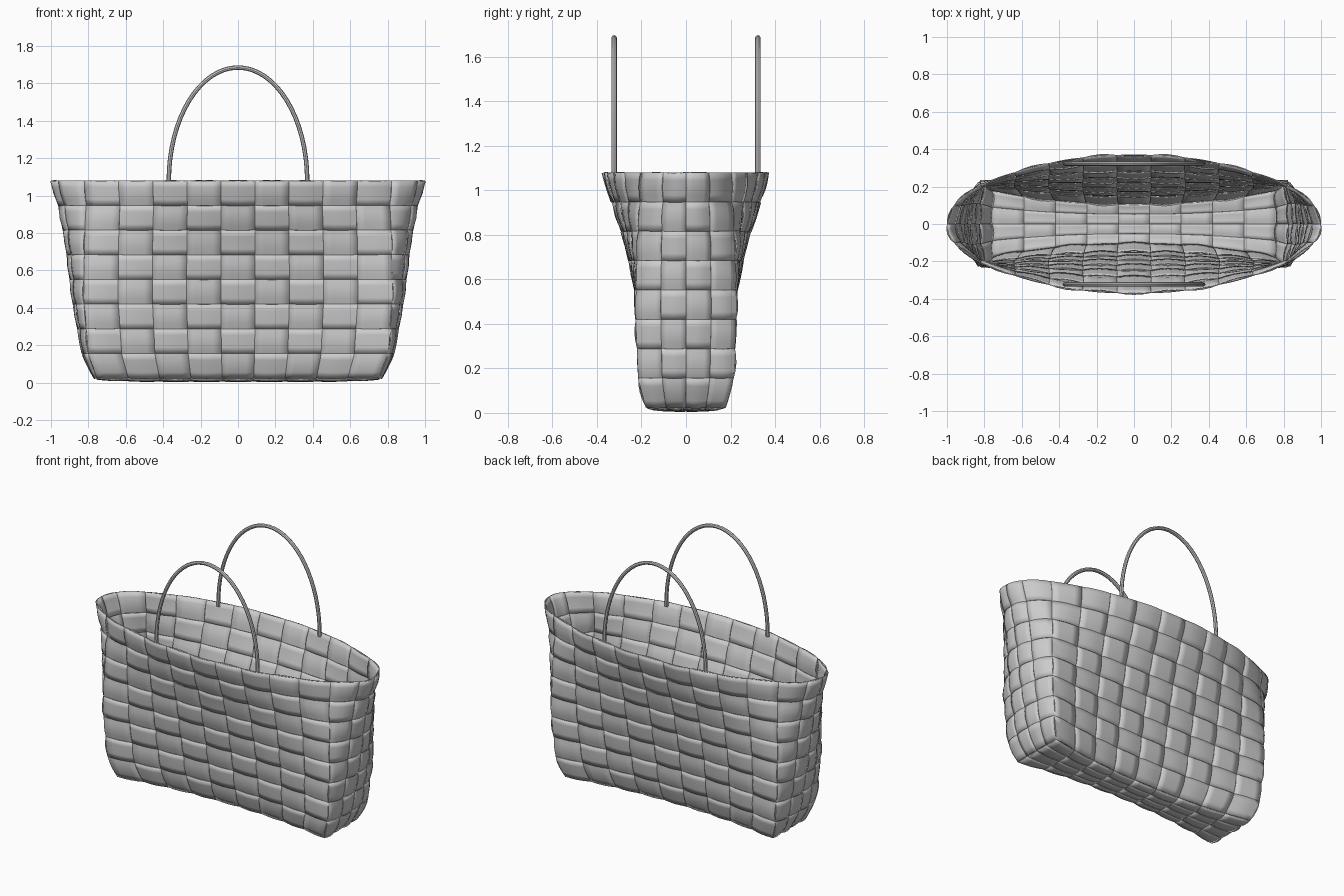
import bpy, bmesh, math
from mathutils import Vector

if "Cube" in bpy.data.objects:
    bpy.data.objects.remove(bpy.data.objects["Cube"])

LONG, END, ROWS = 9, 4, 8           # weave cells: long side, short end, height
AROUND = 2 * (LONG + END)
AMP, SUB = 0.009, 4                 # weave depth, segments per cell

# wall sections: z, end x, corner x, long-side centre y, corner y
SECT = [(0.025, .76, .755, .105, .178), (0.15, .825, .80, .15, .212),
        (0.45, .88, .825, .20, .224), (0.75, .917, .82, .262, .216),
        (0.95, .955, .81, .327, .203), (1.08, .997, .82, .368, .203)]


def section(z):
    for a, b in zip(SECT, SECT[1:]):
        if z <= b[0] + 1e-6 or b is SECT[-1]:
            t = (z - a[0]) / (b[0] - a[0])
            return [p + (q - p) * t for p, q in zip(a, b)][1:]


def wall(u, v):
    """Point on the basket wall; u counts cells around, v counts rows up."""
    z = SECT[0][0] + (SECT[-1][0] - SECT[0][0]) * v / ROWS
    xe, xc, yc, ye = section(z)
    u %= AROUND
    sign = 1
    if u >= LONG + END:
        u -= LONG + END
        sign = -1
    if u <= LONG:                   # front / back
        s = 2 * u / LONG - 1
        x, y = s * xc, -(yc + (ye - yc) * abs(s) ** 2.2)
    else:                           # short ends
        e = 2 * (u - LONG) / END - 1
        x, y = xe + (xc - xe) * abs(e) ** 2.2, e * ye
    return Vector((sign * x, sign * y, z))


def floor(u, v):
    """Point on the pinched floor; u along x, v along y."""
    s, r = 2 * u / LONG - 1, 2 * v / END - 1
    half = .105 + .073 * abs(s) ** 2.2
    return Vector((s * .757, -r * half, .014 + .011 * max(abs(s) ** 6, abs(r) ** 4)))


def weave(name, surf, nu, nv, amp):
    """Plain weave of ribbons running both ways over a surface."""
    bm = bmesh.new()
    eps = .02

    def point(u, v, d, uc, vc):
        # sample the normal just inside the cell so folds stay clean
        a = min(max(u, uc + eps), uc + 1 - eps)
        b = min(max(v, vc + eps), vc + 1 - eps)
        du = surf(a + eps, b) - surf(a - eps, b)
        dv = surf(a, b + eps) - surf(a, b - eps)
        return surf(u, v) + du.cross(dv).normalized() * d

    def ribbon(k, length, upright):
        rows = []
        for i in range(length * SUB + 1):
            t = i / SUB
            cell = min(int(t), length - 1)
            row = []
            for j in range(SUB + 1):
                w = k + j / SUB
                bulge = .002 * math.sin(math.pi * j / SUB)
                d = amp * math.sin(math.pi * t) * (-1) ** k
                if upright:
                    p = point(w, t, d + bulge, k, cell)
                else:
                    p = point(t, w, bulge - d, cell, k)
                row.append(bm.verts.new(p))
            rows.append(row)
        for r0, r1 in zip(rows, rows[1:]):
            for j in range(SUB):
                q = [r0[j], r0[j + 1], r1[j + 1], r1[j]]
                bm.faces.new(q if upright else q[::-1])

    for k in range(nu):
        ribbon(k, nv, True)
    for k in range(nv):
        ribbon(k, nu, False)
    me = bpy.data.meshes.new(name)
    bm.to_mesh(me)
    bm.free()
    ob = bpy.data.objects.new(name, me)
    bpy.context.collection.objects.link(ob)
    sol = ob.modifiers.new("thickness", 'SOLIDIFY')
    sol.thickness, sol.offset = .005, 0
    smooth(ob)


def smooth(ob):
    bpy.ops.object.select_all(action='DESELECT')
    ob.select_set(True)
    bpy.context.view_layer.objects.active = ob
    bpy.ops.object.shade_smooth_by_angle(angle=math.radians(35))


# woven body
weave("basket_wall", wall, AROUND, ROWS, AMP)
weave("basket_floor", floor, LONG, END, .006)

# arched handles, ends tucked inside the rim
for name, y in (("front_handle", -.323), ("back_handle", .323)):
    pts = [(-.37, 1.06)]
    pts += [(-.37 * math.cos(math.pi * i / 32), 1.08 + .605 * math.sin(math.pi * i / 32))
            for i in range(33)]
    pts += [(.37, 1.06)]
    cu = bpy.data.curves.new(name, 'CURVE')
    cu.dimensions = '3D'
    cu.bevel_depth, cu.bevel_resolution, cu.use_fill_caps = .012, 2, True
    sp = cu.splines.new('POLY')
    sp.points.add(len(pts) - 1)
    for p, (x, z) in zip(sp.points, pts):
        p.co = (x, y, z, 1)
    ob = bpy.data.objects.new(name, cu)
    bpy.context.collection.objects.link(ob)
    bpy.ops.object.select_all(action='DESELECT')
    ob.select_set(True)
    bpy.context.view_layer.objects.active = ob
    bpy.ops.object.convert(target='MESH')
    smooth(bpy.context.object)
